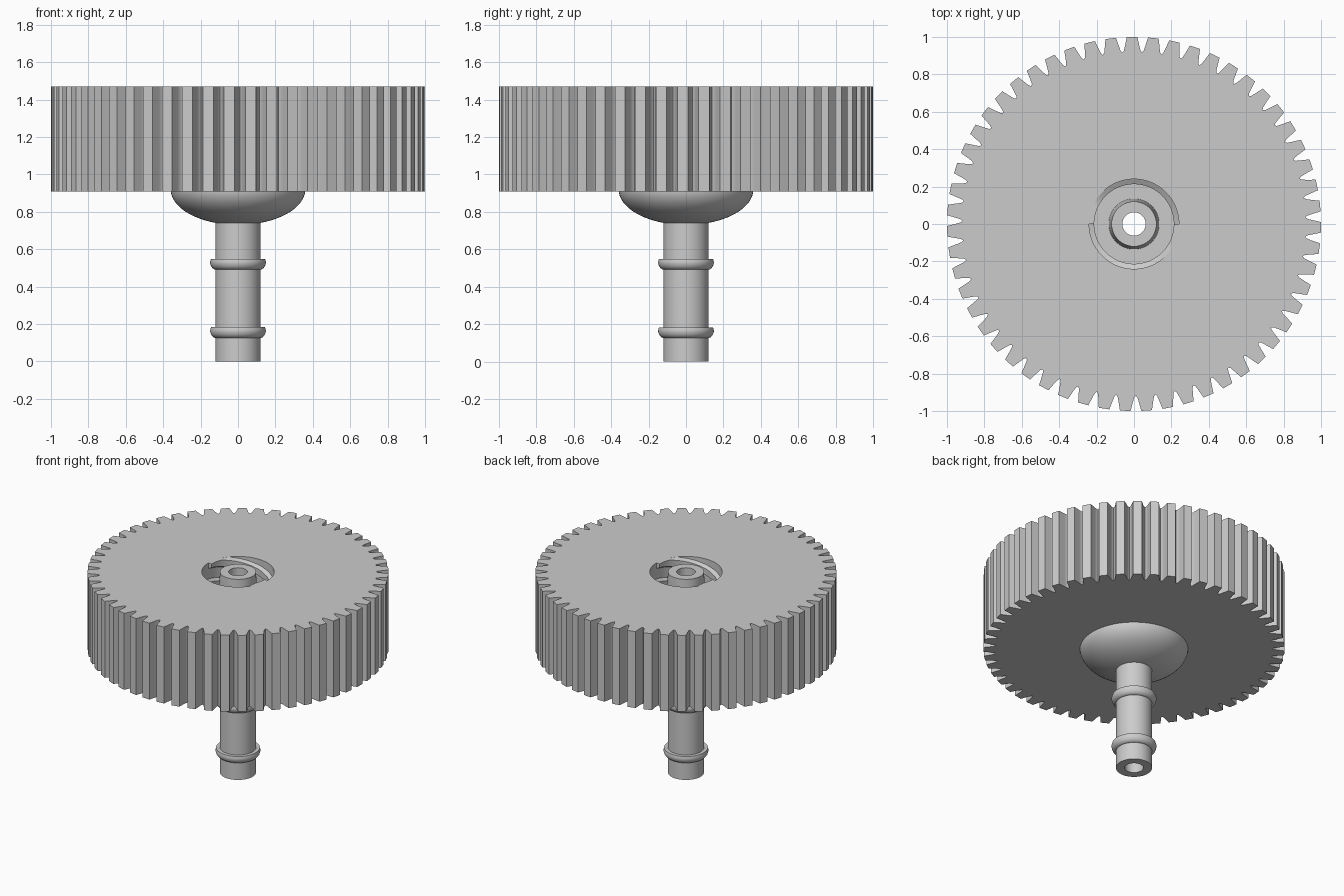
import bpy, bmesh, math

if "Cube" in bpy.data.objects:
    bpy.data.objects.remove(bpy.data.objects["Cube"], do_unlink=True)

grey = bpy.data.materials.new("plain grey")
grey.use_nodes = True
grey.diffuse_color = (0.6, 0.6, 0.6, 1)
grey.node_tree.nodes["Principled BSDF"].inputs["Base Color"].default_value = (0.6, 0.6, 0.6, 1)

TOP, BOTTOM = 1.47, 0.91      # wheel faces
STEM, HOLE, SOCKET = 0.12, 0.062, 0.24
TEETH = 55


def finish(name, bm, angle=30):
    bmesh.ops.recalc_face_normals(bm, faces=bm.faces)
    mesh = bpy.data.meshes.new(name)
    bm.to_mesh(mesh)
    bm.free()
    mesh.materials.append(grey)
    obj = bpy.data.objects.new(name, mesh)
    bpy.context.collection.objects.link(obj)
    bpy.ops.object.select_all(action="DESELECT")
    obj.select_set(True)
    bpy.context.view_layer.objects.active = obj
    bpy.ops.object.shade_smooth_by_angle(angle=math.radians(angle))
    return obj


def point(r, a, z):
    return (r * math.cos(a), r * math.sin(a), z)


def skin(bm, loops, closed):
    """Join successive closed cross-sections with quads."""
    rings = [[bm.verts.new(p) for p in loop] for loop in loops]
    n = len(rings[0])
    for i in range(len(rings) if closed else len(rings) - 1):
        a, b = rings[i], rings[(i + 1) % len(rings)]
        for j in range(n):
            k = (j + 1) % n
            bm.faces.new((a[j], a[k], b[k], b[j]))
    if not closed:
        bm.faces.new(rings[0])
        bm.faces.new(rings[-1])


def lathe(name, profile, sides=96):
    bm = bmesh.new()
    angles = [math.tau * i / sides for i in range(sides)]
    skin(bm, [[point(r, a, z) for r, z in profile] for a in angles], True)
    return finish(name, bm)


# Toothed wheel: tooth outline outside, round socket inside
tooth = [(-0.25, 1), (0.25, 1), (0.36, 0.95), (0.42, 0.928),
         (0.5, 0.918), (0.58, 0.928), (0.64, 0.95)]
pitch = math.tau / TEETH
start = math.radians(90.6)
bm = bmesh.new()
sections = []
for t in range(TEETH):
    for f, r in tooth:
        a = start + (t + f) * pitch
        sections.append([point(r, a, BOTTOM), point(r, a, TOP),
                         point(SOCKET, a, TOP), point(SOCKET, a, BOTTOM)])
skin(bm, sections, True)
finish("gear_wheel", bm, 25)

# Hollow stem with rounded bowl, socket floor and tapered nozzle
bowl = []
for i in range(15):
    t = math.radians(19.5 + 70.5 * i / 14)
    bowl.append((0.36 * math.sin(t), 0.92 - 0.19 * math.cos(t)))
lathe("stem_bowl_and_nozzle",
      [(HOLE, 0), (STEM, 0)] + bowl +
      [(0.25, 0.92), (0.25, 1.05), (0.135, 1.05), (STEM, TOP), (HOLE, TOP)])

# Hose barbs: flat on top, rounded below
for name, z in (("lower_barb", 0.125), ("upper_barb", 0.49)):
    curve = []
    for i in range(9):
        t = math.radians(90 * i / 8)
        curve.append((0.115 + 0.034 * math.sin(t), z + 0.042 * (1 - math.cos(t))))
    lathe(name, [(0.1, z)] + curve + [(0.145, z + 0.058), (0.1, z + 0.058)])

# Two helical ribs inside the socket, cut flush with the wheel top
LEAD, STEPS = 0.3, 96
for name, turn in (("thread_rib_a", 0), ("thread_rib_b", math.pi)):
    bm = bmesh.new()
    loops = []
    for i in range(STEPS + 1):
        a = -math.pi + math.tau * i / STEPS
        z = TOP + LEAD * (a - math.radians(140)) / math.tau
        section = [(SOCKET + 0.001, z - 0.075), (0.213, z - 0.06),
                   (0.213, z - 0.014), (SOCKET + 0.001, z)]
        loops.append([point(r, a + turn, min(h, TOP)) for r, h in section])
    skin(bm, loops, False)
    finish(name, bm)
